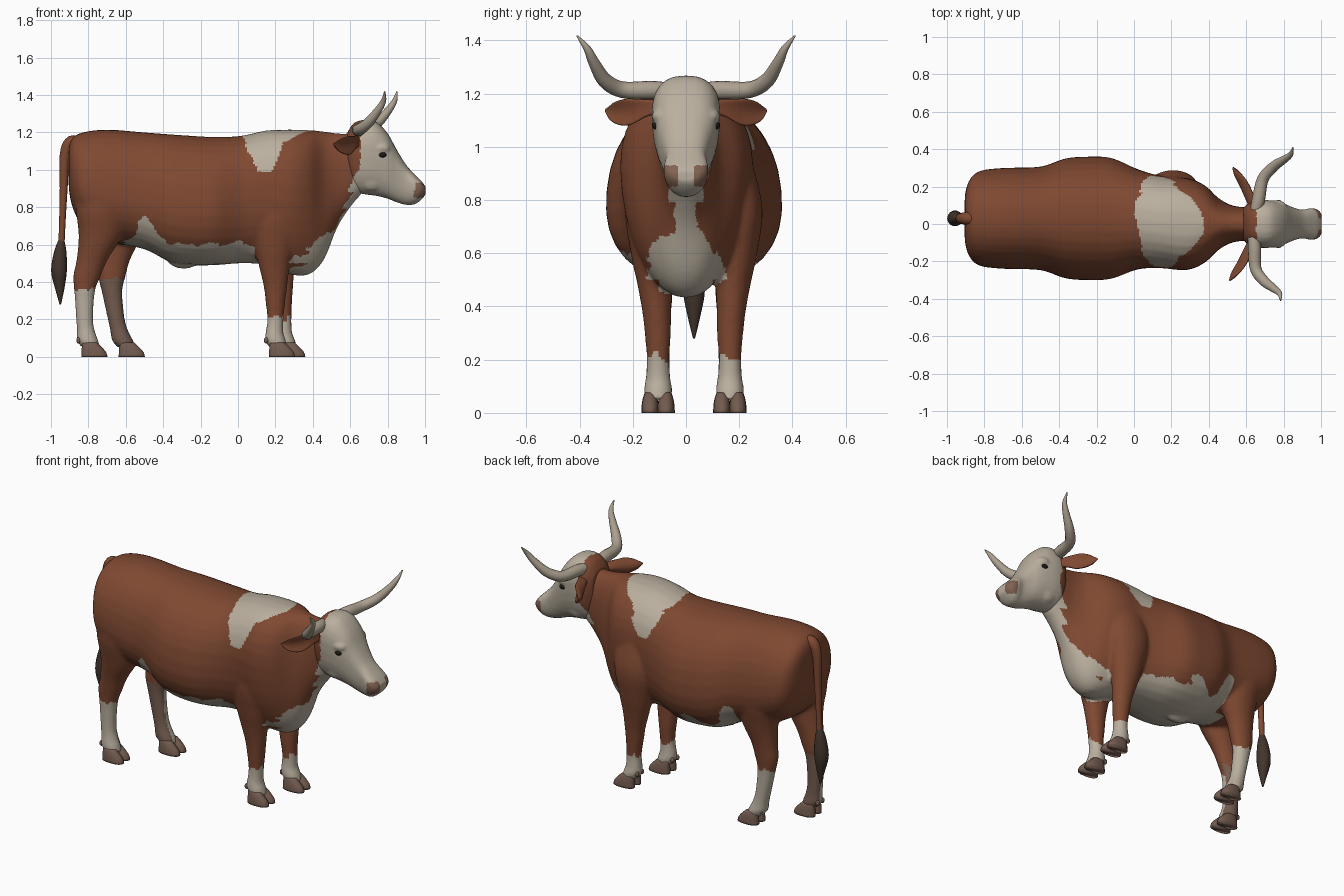
import bpy, bmesh, math
from mathutils import Vector, noise

X, Y, Z = Vector((1, 0, 0)), Vector((0, 1, 0)), Vector((0, 0, 1))
MID = 0.03  # the trunk sits slightly to one side of the head


def material(name, rgb):
    m = bpy.data.materials.new(name)
    m.diffuse_color = (*rgb, 1)
    return m


brown = material("coat brown", (0.212, 0.066, 0.031))
cream = material("coat cream", (0.49, 0.43, 0.345))
hoof_m = material("hoof brown", (0.17, 0.105, 0.078))
nose_m = material("muzzle pink brown", (0.22, 0.125, 0.085))
horn_m = material("horn", (0.41, 0.35, 0.275))
tuft_m = material("tuft dark", (0.055, 0.035, 0.026))
eye_m = material("eye black", (0.012, 0.01, 0.009))
COAT = [brown, cream, hoof_m, nose_m]


def spline(keys, steps):
    """Catmull-Rom through tuples of numbers."""
    out = []
    for i in range(len(keys) - 1):
        p0, p1, p2 = keys[max(i - 1, 0)], keys[i], keys[i + 1]
        p3 = keys[min(i + 2, len(keys) - 1)]
        for k in range(steps):
            t = k / steps
            out.append([0.5 * (2 * b + (c - a) * t + (2 * a - 5 * b + 4 * c - d) * t * t
                               + (3 * b - a - 3 * c + d) * t ** 3)
                        for a, b, c, d in zip(p0, p1, p2, p3)])
    return out + [list(keys[-1])]


def loft(bm, keys, frame, n=20, steps=4, power=2.0, cup=0.0):
    """Rings (x, y, z, radius u, radius v, egg); frame is (u, v) or a reference for a path."""
    pts, rings = spline(keys, steps), []
    for i, (x, y, z, a, b, *egg) in enumerate(pts):
        if isinstance(frame, tuple):
            u, v = frame
        else:
            t = Vector(pts[min(i + 1, len(pts) - 1)][:3]) - Vector(pts[max(i - 1, 0)][:3])
            u = frame.cross(t).normalized()
            v = t.cross(u).normalized()
        a, b, e, ring = max(a, 0.002), max(b, 0.002), sum(egg), []
        for k in range(n):
            c, s = math.cos(2 * math.pi * k / n), math.sin(2 * math.pi * k / n)
            c = math.copysign(abs(c) ** (2 / power), c)
            s = math.copysign(abs(s) ** (2 / power), s)
            ring.append(bm.verts.new(Vector((x, y, z)) + u * (a * c * (1 - e * s) + cup * b * s * s) + v * b * s))
        rings.append(ring)
    for r, q in zip(rings, rings[1:]):
        for k in range(n):
            bm.faces.new((r[k], r[(k + 1) % n], q[(k + 1) % n], q[k]))
    bm.faces.new(rings[0])
    bm.faces.new(rings[-1])


def ball(bm, c, r):
    vs = bmesh.ops.create_uvsphere(bm, u_segments=14, v_segments=10, radius=1)["verts"]
    for v in vs:
        v.co = Vector(c) + Vector([p * q for p, q in zip(v.co, r)])


def finish(name, bm, mats):
    bmesh.ops.recalc_face_normals(bm, faces=bm.faces[:])
    for f in bm.faces:
        f.smooth = True
    me = bpy.data.meshes.new(name)
    bm.to_mesh(me)
    bm.free()
    for m in mats:
        me.materials.append(m)
    ob = bpy.data.objects.new(name, me)
    bpy.context.collection.objects.link(ob)
    return ob


def coat(p, n):
    """Material index for a point on the hide."""
    w = noise.noise(p * 9) * 0.05 + noise.noise(p * 30) * 0.02
    x, y, z = p
    if x > 0.945 + 0.3 * w and 0.85 < z < 0.93 and abs(y) > 0.028:        # muzzle
        return 3
    if x > 0.65 - 0.6 * max(0, 1 - z) + 0.4 * w and z > 0.79 and (x > 0.66 or abs(y) < 0.065 or z > 0.88):
        return 1                                                          # face and throat
    if x > 0.42 and abs(y) < 0.04 + 0.3 * w and n.x > 0.1 and z < 0.95:   # dewlap stripe
        return 1
    if x > 0.27 and 0.40 < z < 0.52 + 0.65 * (x - 0.28) + w and abs(y) < 0.15 and (z > 0.5 or abs(y) < 0.1):
        return 1
    h = 1.21 - z                                                          # shoulder patch
    half = 0.2 - 1.5 * h if h < 0.07 else 0.105 - 0.48 * (h - 0.07)
    if h < 0.22 and abs(x - 0.18 + 0.55 * min(h, 0.08)) < half + 0.6 * w:
        return 1
    if z < 0.43 and x < -0.45:                                            # hind shanks
        side = 1 if y > MID else -1
        if n.y * side < -0.25 and z < 0.41 + w:
            return 2
        return 1 if z < 0.35 + w else 0
    if x > 0 and z < 0.21 + w:                                            # front shanks
        return 1
    if -0.52 - (0.09 if y < 0.1 else 0) < x < 0.09 and \
            z < 0.60 + 0.16 * math.exp(-((x + 0.49) / 0.06) ** 2) + w:    # belly
        return 1
    if 0.08 < x < 0.33 and 0.42 < z < 0.56 and n.z < -0.45 and abs(y - MID) < 0.12:
        return 1
    return 0


def fuse(name, bm, voxel, rounds):
    """Merge overlapping volumes into one smooth skin and paint the coat."""
    ob = finish(name, bm, [])
    r = ob.modifiers.new("merge", "REMESH")
    r.mode, r.voxel_size = "VOXEL", voxel
    s = ob.modifiers.new("relax", "SMOOTH")
    s.factor, s.iterations = 0.5, rounds
    dg = bpy.context.evaluated_depsgraph_get()
    me = bpy.data.meshes.new_from_object(ob.evaluated_get(dg))
    ob.modifiers.clear()
    ob.data = me
    me.materials.clear()
    for m in COAT:
        me.materials.append(m)
    for f in me.polygons:
        f.use_smooth = True
        f.material_index = coat(f.center, f.normal)
    return ob


# trunk and neck: x, bottom, top, half width, y centre, egg (positive is wider below)
trunk = [(-0.905, 0.9, 1.12, 0.12, MID, 0), (-0.885, 0.8, 1.17, 0.195, MID, 0.05), (-0.83, 0.7, 1.2, 0.25, MID, 0.1),
         (-0.7, 0.62, 1.215, 0.268, MID, 0.1), (-0.5, 0.575, 1.2, 0.275, MID, 0.1), (-0.37, 0.51, 1.19, 0.318, MID, 0.1),
         (-0.25, 0.49, 1.182, 0.328, MID, 0.1), (-0.12, 0.49, 1.175, 0.322, MID, 0.08),
         (0.02, 0.5, 1.182, 0.268, 0.025, 0), (0.15, 0.49, 1.21, 0.245, 0.01, -0.1),
         (0.28, 0.44, 1.215, 0.24, 0, -0.2), (0.38, 0.44, 1.212, 0.2, 0, -0.2), (0.46, 0.52, 1.205, 0.132, 0, 0),
         (0.53, 0.69, 1.195, 0.098, 0, 0), (0.6, 0.8, 1.195, 0.09, 0, 0), (0.66, 0.87, 1.2, 0.09, 0, 0)]
bm = bmesh.new()
loft(bm, [(x, y, (b + t) / 2, w, (t - b) / 2, e) for x, b, t, w, y, e in trunk], (Y, Z), 32, 4, 2.25)
ball(bm, (-0.29, MID, 0.52), (0.09, 0.04, 0.05))

# legs: x, distance from mid line, z, radius x, radius y
front = [(0.2, 0.14, 1.0, 0.11, 0.06), (0.2, 0.17, 0.78, 0.135, 0.088), (0.195, 0.158, 0.6, 0.108, 0.08),
         (0.195, 0.147, 0.48, 0.083, 0.066), (0.2, 0.14, 0.38, 0.064, 0.055), (0.2, 0.136, 0.3, 0.054, 0.05),
         (0.2, 0.135, 0.2, 0.044, 0.043), (0.195, 0.135, 0.13, 0.048, 0.047), (0.2, 0.135, 0.09, 0.056, 0.054),
         (0.215, 0.135, 0.05, 0.05, 0.05)]
hind = [(-0.7, 0.15, 1.05, 0.16, 0.09), (-0.72, 0.165, 0.82, 0.15, 0.1), (-0.735, 0.15, 0.65, 0.118, 0.085),
        (-0.78, 0.14, 0.52, 0.084, 0.064), (-0.808, 0.136, 0.43, 0.074, 0.055), (-0.82, 0.135, 0.35, 0.056, 0.048),
        (-0.82, 0.135, 0.2, 0.046, 0.044), (-0.812, 0.135, 0.13, 0.05, 0.047), (-0.805, 0.135, 0.09, 0.058, 0.053),
        (-0.788, 0.135, 0.05, 0.05, 0.05)]
for label, leg, stride, reach in (("front", front, 0.055, 0.9), ("hind", hind, 0.2, 1.3)):
    for s, side in ((-1, "right"), (1, "left")):
        step = lambda z: stride * max(0, 1 - z / reach) if s > 0 else 0
        loft(bm, [(x + step(z), MID + s * d, z, a, b) for x, d, z, a, b in leg], (X, Y), 18)
        # cloven hoof with two claws and two dewclaws
        hb = bmesh.new()
        hx, hy = leg[-1][0] + step(0), MID + s * 0.135
        for k in (-1, 1):
            claw = [(0.02, 0, 0.07, 0.033), (0.017, 0.025, 0.066, 0.032), (0.006, 0.052, 0.053, 0.028),
                    (-0.006, 0.076, 0.04, 0.02)]
            loft(hb, [(hx + dx, hy + k * 0.03, z, a, b) for dx, z, a, b in claw], (X, Y), 16, 2, 2.3)
            ball(hb, (hx - 0.064, hy + k * 0.024, 0.088), (0.013, 0.012, 0.017))
        finish(f"{label}_hoof_{side}", hb, [hoof_m])
fuse("body_and_legs", bm, 0.0108, 9)

# head: x, bottom, top, half width
skull = [(0.585, 0.95, 1.2, 0.085), (0.62, 0.885, 1.25, 0.115), (0.68, 0.868, 1.268, 0.126),
         (0.74, 0.86, 1.256, 0.122), (0.8, 0.845, 1.195, 0.108), (0.85, 0.825, 1.105, 0.087),
         (0.9, 0.812, 1.025, 0.075), (0.945, 0.815, 0.975, 0.083), (0.98, 0.84, 0.94, 0.077),
         (1.003, 0.868, 0.91, 0.055)]
bm = bmesh.new()
loft(bm, [(x, 0, (b + t) / 2, w, (t - b) / 2, -0.15) for x, b, t, w in skull], (Y, Z), 28, 4, 2.5)
for s in (-1, 1):
    ball(bm, (0.765, s * 0.095, 1.115), (0.05, 0.034, 0.03))
    ball(bm, (0.715, s * 0.062, 0.97), (0.08, 0.04, 0.085))
fuse("head", bm, 0.0085, 5)

# horns, ears, eyes and nostrils
horn = [(0.645, 0.07, 1.212, 0.03), (0.655, 0.13, 1.213, 0.035), (0.67, 0.24, 1.215, 0.031),
        (0.72, 0.305, 1.25, 0.028), (0.775, 0.345, 1.315, 0.021), (0.808, 0.372, 1.37, 0.014),
        (0.817, 0.41, 1.418, 0.003)]
ear = [(0.635, 0.1, 1.15, 0.025, 0.025), (0.61, 0.15, 1.145, 0.024, 0.035), (0.575, 0.21, 1.13, 0.018, 0.05),
       (0.54, 0.265, 1.13, 0.013, 0.036), (0.52, 0.302, 1.138, 0.004, 0.005)]
for s, side in ((-1, "right"), (1, "left")):
    bm = bmesh.new()
    loft(bm, [(x + s * 0.08 * y, s * y, z, r, r) for x, y, z, r in horn], X, 16, 5)
    finish(f"horn_{side}", bm, [horn_m])
    bm = bmesh.new()
    loft(bm, [(x + s * 0.03 * y, s * y, z, a, b) for x, y, z, a, b in ear], Z, 20, 5, cup=-s * 0.55)
    finish(f"ear_{side}", bm, [brown])
    bm = bmesh.new()
    ball(bm, (0.772, s * 0.112, 1.08), (0.022, 0.016, 0.015))
    finish(f"eye_{side}", bm, [eye_m])
    bm = bmesh.new()
    ball(bm, (0.983, s * 0.047, 0.903), (0.013, 0.013, 0.009))
    finish(f"nostril_{side}", bm, [tuft_m])

# tail with a dark tuft
tail = [(-0.83, 1.14, 0.03), (-0.89, 1.148, 0.034), (-0.925, 1.08, 0.028), (-0.932, 0.9, 0.021),
        (-0.94, 0.7, 0.017), (-0.945, 0.58, 0.017)]
tuft = [(-0.943, 0.63, 0.014), (-0.95, 0.56, 0.033), (-0.957, 0.46, 0.042), (-0.953, 0.37, 0.026),
        (-0.95, 0.28, 0.004)]
for name, path, m in (("tail", tail, brown), ("tail_tuft", tuft, tuft_m)):
    bm = bmesh.new()
    loft(bm, [(x, MID, z, r, r) for x, z, r in path], Y, 14, 5)
    finish(name, bm, [m])
